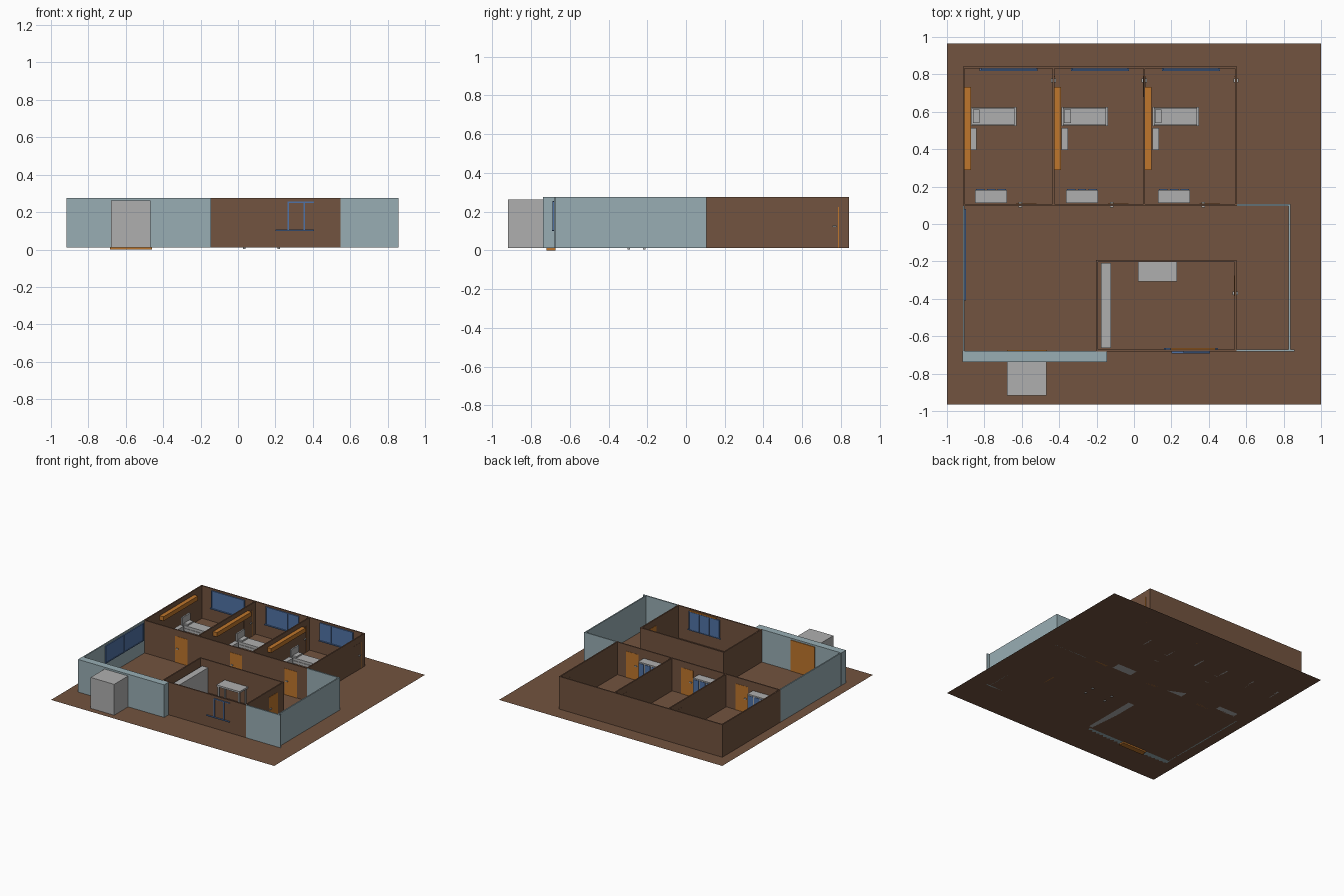
import bpy, bmesh, math


def material(name, rgb):
    m = bpy.data.materials.new(name)
    m.diffuse_color = (*rgb, 1)
    return m


BROWN = material("brown", (0.171, 0.087, 0.050))
STONE = material("blue grey", (0.314, 0.423, 0.456))
GREY = material("grey", (0.43, 0.43, 0.43))
ORANGE = material("orange wood", (0.52, 0.18, 0.025))
BLUE = material("window blue", (0.08, 0.17, 0.38))

G, TOP, T = 0.012, 0.276, 0.01   # ground level, wall top, wall thickness


def parts(name, mat, boxes):
    """One object from boxes given as (x0, x1, y0, y1, z0, z1)."""
    bm = bmesh.new()
    for x0, x1, y0, y1, z0, z1 in boxes:
        vs = bmesh.ops.create_cube(bm, size=1)["verts"]
        for v in vs:
            v.co.x = x1 if v.co.x > 0 else x0
            v.co.y = y1 if v.co.y > 0 else y0
            v.co.z = z1 if v.co.z > 0 else z0
    me = bpy.data.meshes.new(name)
    bm.to_mesh(me)
    bm.free()
    me.materials.append(mat)
    ob = bpy.data.objects.new(name, me)
    bpy.context.collection.objects.link(ob)
    return ob


def wall_x(x0, x1, y):
    return (x0, x1, y - T / 2, y + T / 2, G, TOP)


def wall_y(x, y0, y1):
    return (x - T / 2, x + T / 2, y0, y1, G, TOP)


def window_x(name, x0, x1, y, z0, z1, panes=3):
    """Window lying along x on the face at y: glass plate, frame and mullions."""
    b = [(x0, x1, y - 0.003, y + 0.003, z0, z1)]
    f = 0.006
    for i in range(panes + 1):
        x = x0 + (x1 - x0) * i / panes
        b.append((x - f / 2, x + f / 2, y - f, y + f, z0, z1))
    b += [(x0 - 0.01, x1 + 0.01, y - 0.012, y + f, z0 - f, z0),
          (x0, x1, y - f, y + f, z1 - f, z1)]
    return parts(name, BLUE, b)


# ground sheet
bpy.ops.mesh.primitive_plane_add(size=2, location=(0, 0, G))
ground = bpy.context.object
ground.name = "ground"
ground.scale.y = 0.965
ground.data.materials.append(BROWN)

# bedroom block
parts("bedroom_walls", BROWN, [
    wall_x(-0.915, 0.55, 0.837), wall_x(-0.915, 0.55, 0.102),
    wall_y(-0.91, 0.107, 0.832), wall_y(0.545, 0.107, 0.832),
    wall_y(-0.43, 0.107, 0.832), wall_y(0.055, 0.107, 0.832)])

# front room
parts("front_room_walls", BROWN, [
    wall_x(-0.203, 0.547, -0.198), wall_x(-0.203, 0.547, -0.677),
    wall_y(-0.198, -0.672, -0.203), wall_y(0.542, -0.672, -0.203)])

# yard walls
parts("yard_walls", STONE, [
    wall_y(-0.91, -0.68, 0.097), wall_y(0.832, -0.672, 0.097),
    wall_x(0.55, 0.837, 0.102), wall_x(0.547, 0.857, -0.677)])
parts("gate_wall", STONE, [(-0.916, -0.144, -0.739, -0.68, G, TOP)])

# entrance gate and the porch block in front of it
parts("gate", ORANGE, [(-0.68, -0.465, -0.72, -0.674, 0.0, 0.262),
                       (-0.685, -0.46, -0.715, -0.695, 0.0, 0.011)])
parts("porch_block", GREY, [(-0.678, -0.467, -0.918, -0.739, G, 0.262)])

# furnished bedrooms
for i, (wx, bx, dx) in enumerate([(-0.905, -0.877, -0.85),
                                  (-0.425, -0.388, -0.364),
                                  (0.06, 0.098, 0.128)]):
    n = f"_{i + 1}"
    parts("high_shelf" + n, ORANGE, [(wx, wx + 0.034, 0.29, 0.733, 0.205, 0.24)])
    # bed: headboard, frame, mattress, pillow, footboard, feet
    y0, y1 = 0.524, 0.626
    bed = [(bx, bx + 0.012, y0, y1, G, 0.145),
           (bx + 0.235, bx + 0.25, y0, y1, G, 0.1),
           (bx + 0.012, bx + 0.235, y0 + 0.002, y1 - 0.002, 0.04, 0.062),
           (bx + 0.012, bx + 0.235, y0 + 0.006, y1 - 0.006, 0.062, 0.083),
           (bx + 0.015, bx + 0.05, y0 + 0.015, y1 - 0.015, 0.083, 0.095)]
    parts("bed" + n, GREY, bed)
    parts("bedside_table" + n, GREY, [(bx, bx + 0.036, 0.395, 0.512, 0.03, 0.09),
                                      (bx, bx + 0.036, 0.395, 0.40, G, 0.03),
                                      (bx, bx + 0.036, 0.507, 0.512, G, 0.03)])
    # wardrobe with blue doors
    parts("wardrobe" + n, GREY, [(dx, dx + 0.172, 0.112, 0.182, G, 0.21)])
    w = 0.172 / 3
    parts("wardrobe_doors" + n, BLUE,
          [(dx + w * k + 0.006, dx + w * (k + 1) - 0.006, 0.18, 0.186, 0.03, 0.2)
           for k in range(3)])
    # back window
    xc = -0.67 + 0.487 * i
    window_x("back_window" + n, xc - 0.145, xc + 0.145, 0.829, 0.12, 0.262)
    # corridor door, flush on both faces, with handles
    x0 = -0.63 + 0.49 * i
    parts("corridor_door" + n, ORANGE, [(x0, x0 + 0.11, 0.095, 0.109, G, 0.224)])
    parts("corridor_handle" + n, GREY, [(x0 + 0.012, x0 + 0.03, 0.087, 0.117, 0.122, 0.13)])
    # connecting side door with its orange jamb
    px = (-0.43, 0.055, 0.545)[i]
    parts("side_door" + n, BROWN, [(px - 0.006, px + 0.006, 0.68, 0.785, G, 0.224)])
    parts("side_door_jamb" + n, ORANGE, [(px - 0.007, px + 0.007, 0.785, 0.791, G, 0.224)])
    parts("side_handle" + n, GREY, [(px - 0.014, px + 0.014, 0.757, 0.777, 0.122, 0.13)])

# front room door
parts("front_room_door", ORANGE, [(0.535, 0.549, -0.385, -0.275, G, 0.224)])
parts("front_room_handle", GREY, [(0.527, 0.557, -0.38, -0.362, 0.122, 0.13)])

# front room window: inner glazing, outer sill and bars, wooden head
window_x("front_window", 0.17, 0.44, -0.669, 0.11, 0.255)
parts("front_window_bars", BLUE, [(0.2, 0.405, -0.692, -0.682, 0.1, 0.106),
                                  (0.265, 0.272, -0.69, -0.682, 0.106, 0.255),
                                  (0.35, 0.357, -0.69, -0.682, 0.106, 0.255),
                                  (0.265, 0.405, -0.69, -0.682, 0.25, 0.256)])
parts("front_window_head", ORANGE, [(0.195, 0.435, -0.675, -0.664, 0.256, 0.266)])

# wide window inside the left yard wall
parts("yard_window", BLUE, [(-0.906, -0.901, -0.41, 0.08, 0.12, 0.262)] +
      [(-0.906, -0.897, y - 0.004, y + 0.004, 0.12, 0.262) for y in (-0.406, -0.165, 0.076)] +
      [(-0.906, -0.897, -0.41, 0.08, z, z + 0.006) for z in (0.12, 0.256)])

# front room table and long cabinet
parts("table", GREY, [(0.022, 0.23, -0.308, -0.203, 0.142, 0.156)] +
      [(x - 0.006, x + 0.006, y - 0.006, y + 0.006, 0.004, 0.142)
       for x in (0.034, 0.218) for y in (-0.296, -0.215)])
parts("long_cabinet", GREY, [(-0.177, -0.123, -0.663, -0.208, G, 0.218)])
